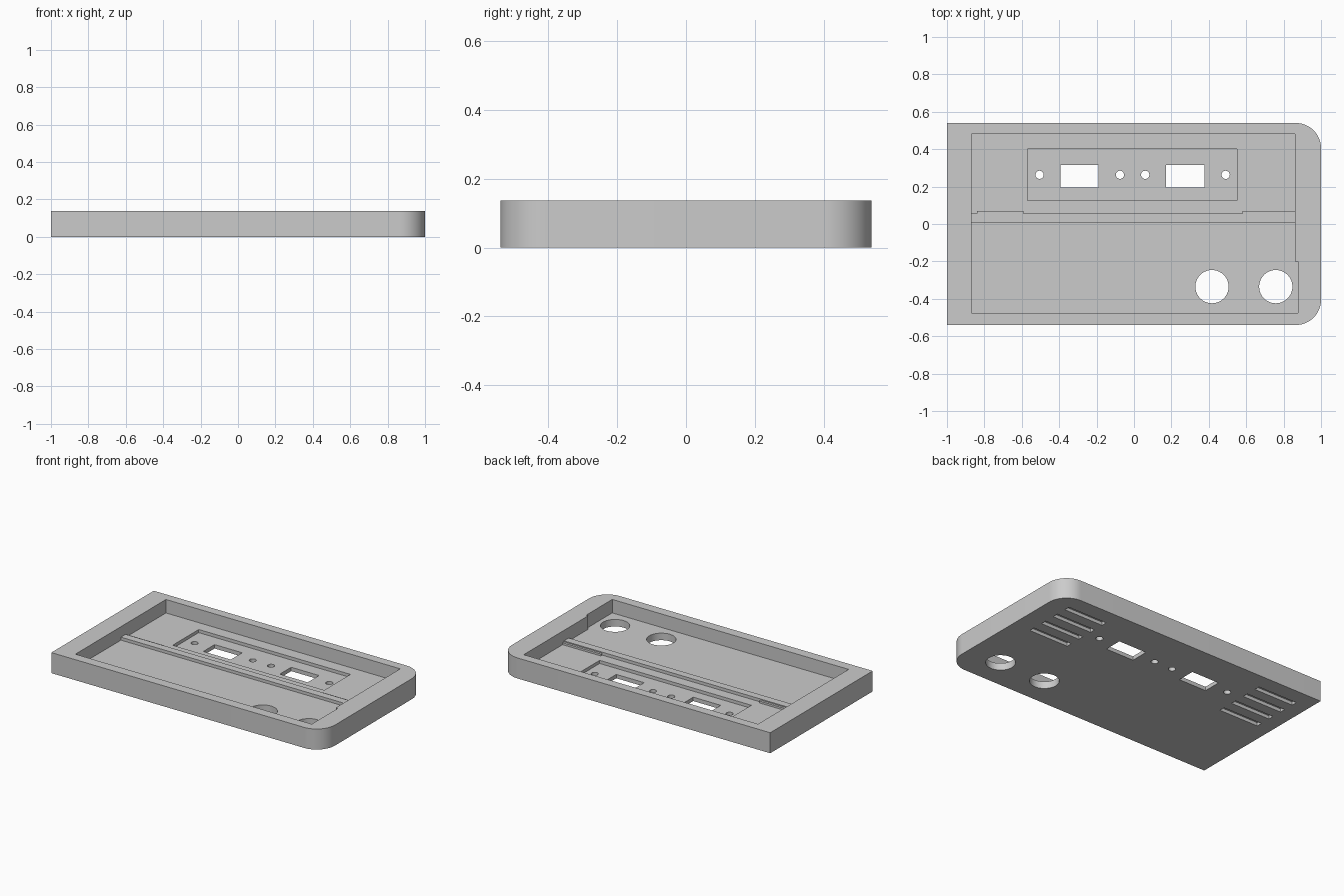
import bpy, bmesh, math

if "Cube" in bpy.data.objects:
    bpy.data.objects.remove(bpy.data.objects["Cube"], do_unlink=True)

HEIGHT, FLOOR, PANEL = 0.137, 0.047, 0.026

grey = bpy.data.materials.new("plain grey")
grey.use_nodes = True
grey.diffuse_color = (0.6, 0.6, 0.6, 1)
grey.node_tree.nodes["Principled BSDF"].inputs["Base Color"].default_value = (0.6, 0.6, 0.6, 1)


def prism(name, points, z0, z1):
    """Extrude a flat outline from z0 to z1."""
    bm = bmesh.new()
    face = bm.faces.new([bm.verts.new((x, y, z0)) for x, y in points])
    top = bmesh.ops.extrude_face_region(bm, geom=[face])["geom"]
    bmesh.ops.translate(bm, vec=(0, 0, z1 - z0),
                        verts=[v for v in top if isinstance(v, bmesh.types.BMVert)])
    bmesh.ops.recalc_face_normals(bm, faces=bm.faces)
    mesh = bpy.data.meshes.new(name)
    bm.to_mesh(mesh)
    bm.free()
    mesh.materials.append(grey)
    obj = bpy.data.objects.new(name, mesh)
    bpy.context.collection.objects.link(obj)
    return obj


def arc(cx, cy, r, a0, a1, n):
    return [(cx + r * math.cos(math.radians(a0 + (a1 - a0) * i / n)),
             cy + r * math.sin(math.radians(a0 + (a1 - a0) * i / n))) for i in range(n + 1)]


def rect(x0, x1, y0, y1):
    return [(x0, y0), (x1, y0), (x1, y1), (x0, y1)]


def circle(cx, cy, r, n=40):
    return arc(cx, cy, r, 0, 360, n)[:-1]


def cut(target, outline, z0, z1):
    """Subtract a prism and bake the result."""
    tool = prism("cutter", outline, z0, z1)
    tool.hide_render = True
    mod = target.modifiers.new("cut", "BOOLEAN")
    mod.operation, mod.solver, mod.object = "DIFFERENCE", "EXACT", tool
    graph = bpy.context.evaluated_depsgraph_get()
    result = bpy.data.meshes.new_from_object(target.evaluated_get(graph))
    target.modifiers.clear()
    target.data = result
    bpy.data.objects.remove(tool, do_unlink=True)


# Tray body with two rounded corners
R = 0.135
outline = [(-1, 0.54), (-1, -0.54)]
outline += arc(1 - R, -0.54 + R, R, -90, 0, 16) + arc(1 - R, 0.54 - R, R, 0, 90, 16)
tray = prism("tray", outline, 0, HEIGHT)

# Main cavity, with a shallow step in the wall beside the large holes
cut(tray, [(-0.868, -0.475), (0.877, -0.475), (0.877, -0.2), (0.862, -0.2),
           (0.862, 0.48), (-0.868, 0.48)], FLOOR, 0.3)

# Sunken panel and its openings
cut(tray, rect(-0.57, 0.55, 0.125, 0.4), PANEL, 0.3)
for x0, x1 in ((-0.393, -0.19), (0.172, 0.378)):
    cut(tray, rect(x0, x1, 0.195, 0.315), -0.1, 0.3)
for x in (-0.505, -0.075, 0.06, 0.49):
    cut(tray, circle(x, 0.263, 0.022, 24), -0.1, 0.3)

# Large round holes
for x in (0.417, 0.758):
    cut(tray, circle(x, -0.335, 0.089), -0.1, 0.3)

# Blind vent slots in the underside
for x0, x1 in ((-0.9, -0.61), (0.58, 0.87)):
    for i in range(4):
        y = 0.09 + 0.108 * i
        cut(tray, rect(x0, x1, y - 0.019, y + 0.019), -0.1, 0.022)

# Low divider across the floor, with a small lip at each end
prism("divider", rect(-0.87, 0.864, 0.005, 0.055), FLOOR - 0.005, 0.067)
for name, x0, x1 in (("right_lip", -0.84, -0.59), ("left_lip", 0.58, 0.864)):
    prism(name, rect(x0, x1, 0.05, 0.07), FLOOR - 0.005, 0.06)

# Smooth the curved walls and keep the edges sharp
bpy.ops.object.select_all(action="DESELECT")
tray.select_set(True)
bpy.context.view_layer.objects.active = tray
bpy.ops.object.shade_smooth_by_angle(angle=math.radians(30))
